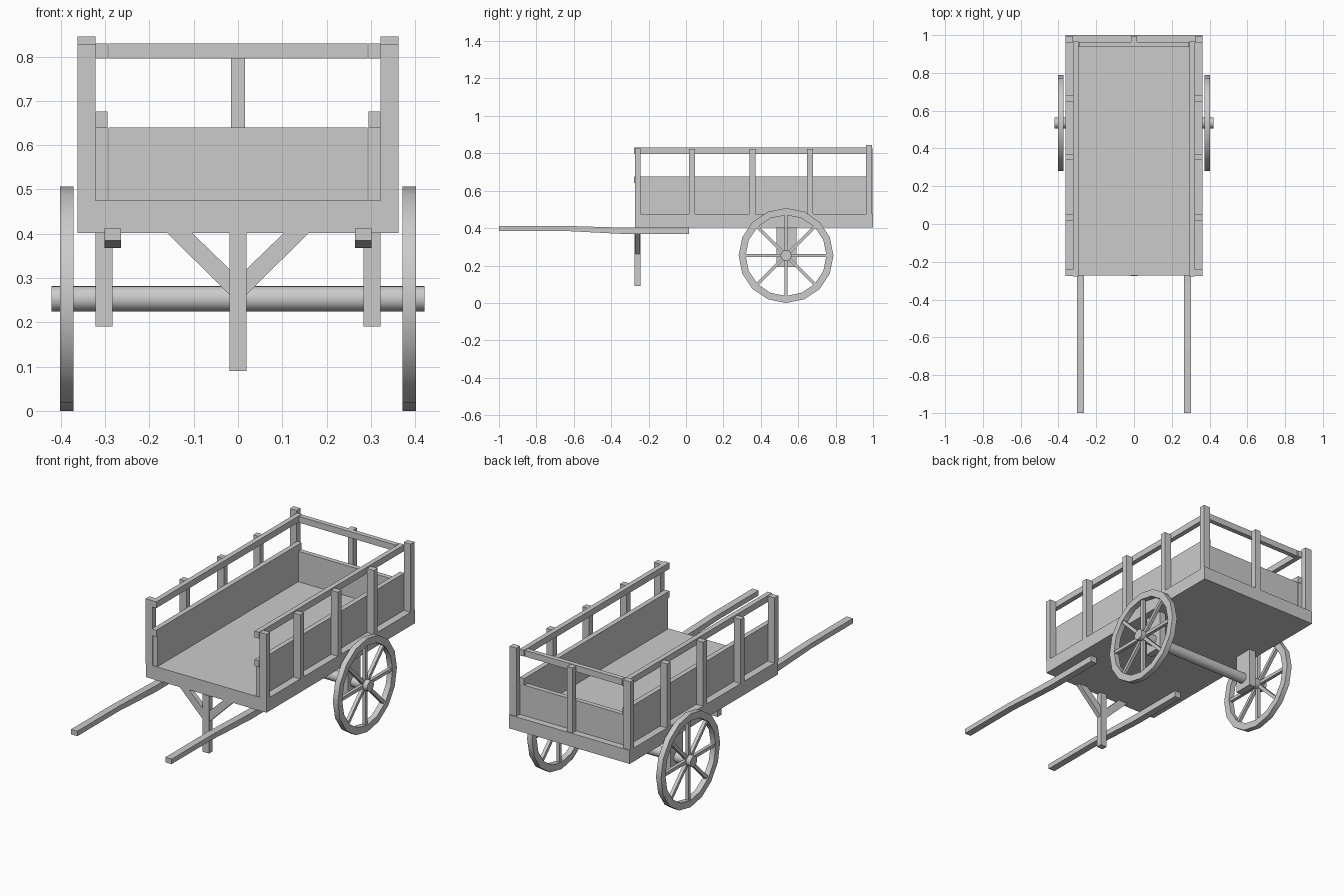
import bpy, bmesh, math
from mathutils import Matrix

if "Cube" in bpy.data.objects:
    bpy.data.objects.remove(bpy.data.objects["Cube"])


def finish(name, bm, smooth=False):
    bmesh.ops.recalc_face_normals(bm, faces=bm.faces)
    mesh = bpy.data.meshes.new(name)
    bm.to_mesh(mesh)
    bm.free()
    ob = bpy.data.objects.new(name, mesh)
    bpy.context.collection.objects.link(ob)
    if smooth:
        bpy.ops.object.select_all(action='DESELECT')
        ob.select_set(True)
        bpy.context.view_layer.objects.active = ob
        bpy.ops.object.shade_smooth_by_angle(angle=math.radians(30))
    return ob


def box(name, x, y, z):
    bm = bmesh.new()
    bmesh.ops.create_cube(bm, size=1)
    for v in bm.verts:
        v.co = [lo + (c + 0.5) * (hi - lo) for c, (lo, hi) in zip(v.co, (x, y, z))]
    return finish(name, bm)


def prism(name, points, axis, lo, hi):
    """Extrude a flat outline along x (points are y,z) or y (points are x,z)."""
    bm = bmesh.new()
    place = (lambda p: (lo, p[0], p[1])) if axis == 'x' else (lambda p: (p[0], lo, p[1]))
    face = bm.faces.new([bm.verts.new(place(p)) for p in points])
    ext = bmesh.ops.extrude_face_region(bm, geom=[face])
    for v in ext['geom']:
        if isinstance(v, bmesh.types.BMVert):
            v.co['xy'.index(axis)] = hi
    return finish(name, bm)


def span(s, a, b):
    return tuple(sorted((s * a, s * b)))


AY, AZ, R, N = 0.535, 0.2535, 0.2535, 16


def rim(name, x0, x1, r_in, r_out):
    bm = bmesh.new()
    rings = []
    for i in range(N):
        a = 2 * math.pi * i / N
        rings.append([bm.verts.new((x, AY + r * math.cos(a), AZ + r * math.sin(a)))
                      for x, r in ((x0, r_in), (x0, r_out), (x1, r_out), (x1, r_in))])
    for i in range(N):
        p, q = rings[i], rings[(i + 1) % N]
        for j in range(4):
            k = (j + 1) % 4
            bm.faces.new((p[j], p[k], q[k], q[j]))
    return finish(name, bm, True)


def spokes(name, xc):
    bm = bmesh.new()
    for i in range(8):
        m = (Matrix.Translation((xc, AY, AZ)) @ Matrix.Rotation(i * math.pi / 4, 4, 'X')
             @ Matrix.Translation((0, 0, 0.12)) @ Matrix.Diagonal((0.018, 0.018, 0.2, 1)))
        bmesh.ops.create_cube(bm, size=1, matrix=m)
    return finish(name, bm)


# Bed
box("bed", (-0.362, 0.362), (-0.273, 1.0), (0.402, 0.475))

# Side walls, posts, handles, axle supports, wheels
for side, s in (("left", -1), ("right", 1)):
    inner = span(s, 0.295, 0.322)
    outer = span(s, 0.322, 0.362)
    box(side + "_side_panel", inner, (-0.268, 0.965), (0.475, 0.64))
    box(side + "_side_slat", inner, (-0.279, 0.967), (0.64, 0.676))
    box(side + "_top_rail", inner, (-0.279, 0.967), (0.796, 0.83))
    for i, y in enumerate((-0.258, 0.033, 0.355, 0.664)):
        top = 0.828 if i == 0 else 0.822
        box(f"{side}_post_{i + 1}", outer, (y - 0.016, y + 0.016), (0.475, top))
    box(side + "_back_post", outer, (0.962, 0.994), (0.475, 0.845))
    prism(side + "_handle",
          [(-1, 0.385), (-0.65, 0.385), (-0.32, 0.368), (0.015, 0.368),
           (0.015, 0.402), (-0.32, 0.402), (-0.65, 0.412), (-1, 0.412)],
          'x', *span(s, 0.264, 0.302))
    box(side + "_axle_support", span(s, 0.284, 0.322), (0.484, 0.592), (0.191, 0.402))
    rim(side + "_wheel_rim", *span(s, 0.372, 0.402), 0.216, R)
    spokes(side + "_wheel_spokes", s * 0.387)
    # Diagonal brace beside the front leg
    prism(side + "_leg_brace",
          [(s * 0.16, 0.402), (s * 0.104, 0.402), (s * 0.015, 0.316), (s * 0.015, 0.258)],
          'y', -0.272, -0.246)

# Back wall
box("back_panel", (-0.293, 0.293), (0.938, 0.964), (0.475, 0.64))
box("back_rail", (-0.292, 0.292), (0.938, 0.964), (0.796, 0.83))
box("back_center_post", (-0.016, 0.016), (0.964, 0.996), (0.475, 0.828))

# Front leg
box("front_leg", (-0.019, 0.019), (-0.276, -0.244), (0.09, 0.402))

# Axle
bm = bmesh.new()
bmesh.ops.create_cone(bm, cap_ends=True, segments=16, radius1=0.029, radius2=0.029, depth=0.842,
                      matrix=Matrix.Translation((0, AY, AZ)) @ Matrix.Rotation(math.pi / 2, 4, 'Y'))
finish("axle", bm, True)
